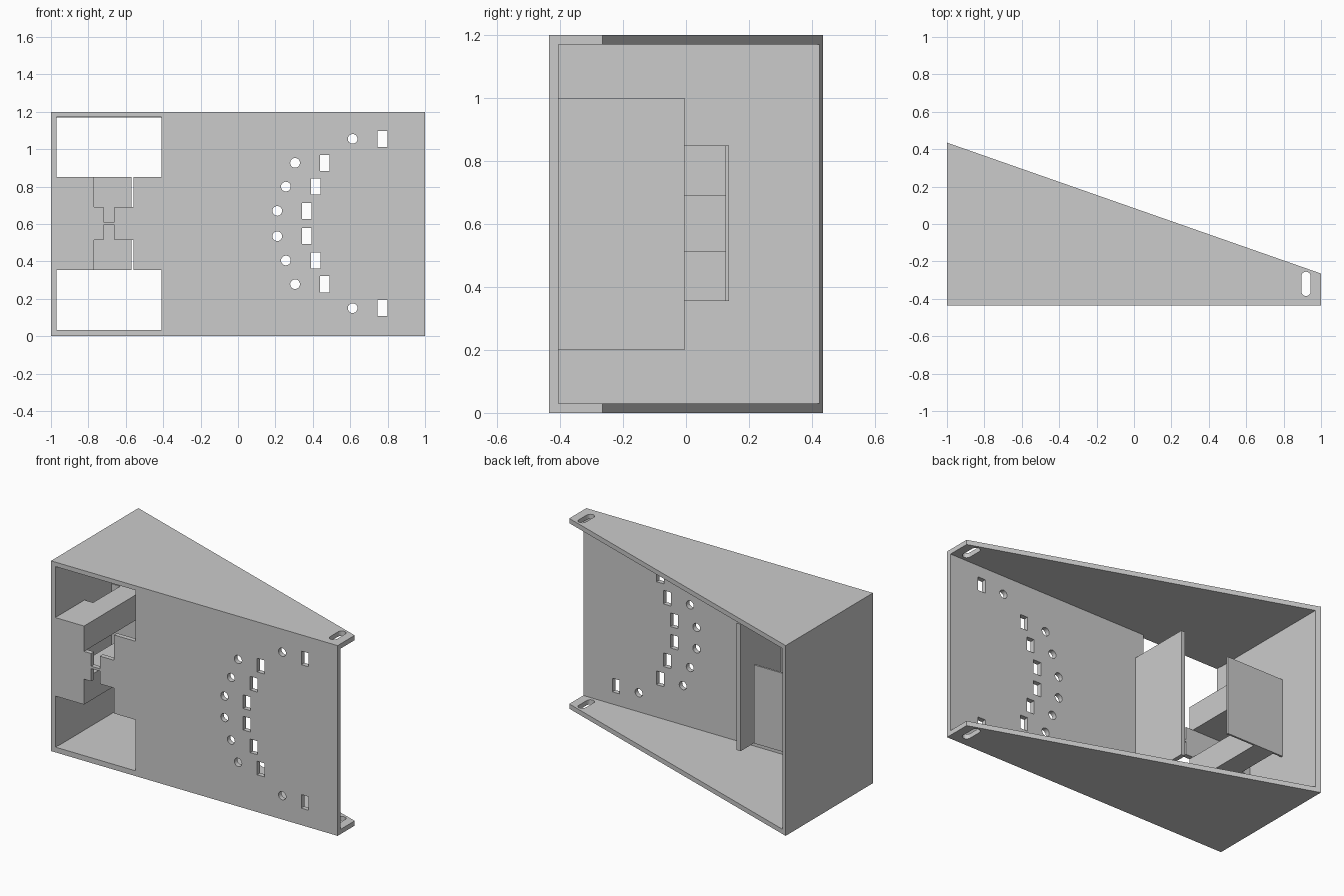
import bpy, bmesh, math
from mathutils import Matrix, Vector

cube = bpy.data.objects.get("Cube")
if cube:
    bpy.data.objects.remove(cube, do_unlink=True)

grey = bpy.data.materials.new("light_grey")
grey.use_nodes = True
grey.diffuse_color = (0.6, 0.6, 0.6, 1)
grey.node_tree.nodes["Principled BSDF"].inputs["Base Color"].default_value = (0.6, 0.6, 0.6, 1)

T = 0.03            # wall thickness
FRONT = -0.435
INNER = FRONT + T   # back of the front panel
MID = 1.205         # mirrored heights add up to this


def back_y(x):
    """Depth of the slanted open back at x."""
    return 0.435 - 0.35 * (x + 1)


def sheet(name, outlines, thick, matrix):
    """Flat sheet from an outline and its holes, extruded evenly both ways."""
    curve = bpy.data.curves.new(name, 'CURVE')
    curve.dimensions = '2D'
    curve.fill_mode = 'BOTH'
    curve.extrude = thick / 2
    for pts in outlines:
        s = curve.splines.new('POLY')
        s.points.add(len(pts) - 1)
        for p, (u, v) in zip(s.points, pts):
            p.co = (u, v, 0, 1)
        s.use_cyclic_u = True
    tmp = bpy.data.objects.new(name + "_outline", curve)
    bpy.context.collection.objects.link(tmp)
    bpy.context.view_layer.update()
    dg = bpy.context.evaluated_depsgraph_get()
    mesh = bpy.data.meshes.new_from_object(tmp.evaluated_get(dg))
    bpy.data.objects.remove(tmp, do_unlink=True)
    bm = bmesh.new()
    bm.from_mesh(mesh)
    bmesh.ops.remove_doubles(bm, verts=bm.verts, dist=1e-5)
    bmesh.ops.transform(bm, matrix=matrix, verts=bm.verts)
    bmesh.ops.recalc_face_normals(bm, faces=bm.faces)
    for f in bm.faces:
        f.smooth = False
    bm.to_mesh(mesh)
    bm.free()
    mesh.materials.clear()
    mesh.materials.append(grey)
    mesh.name = name
    ob = bpy.data.objects.new(name, mesh)
    bpy.context.collection.objects.link(ob)
    return ob


def rect(u0, u1, v0, v1):
    return [(u0, v0), (u1, v0), (u1, v1), (u0, v1)]


def circle(u, v, r, n=24):
    return [(u + r * math.cos(2 * math.pi * i / n), v + r * math.sin(2 * math.pi * i / n))
            for i in range(n)]


def flat(z):
    return Matrix.Translation((0, 0, z))


def upright(y):
    return Matrix.Translation((0, y, 0)) @ Matrix.Rotation(math.pi / 2, 4, 'X')


def flip(pts):
    return [(u, MID - v) for u, v in pts]


# Front panel: stepped openings, round holes and square holes, mirrored in height
opening = [(-0.97, 1.172), (-0.97, 0.85), (-0.77, 0.85), (-0.77, 0.69), (-0.72, 0.69),
           (-0.72, 0.61), (-0.66, 0.61), (-0.66, 0.69), (-0.56, 0.69), (-0.56, 0.85),
           (-0.41, 0.85), (-0.41, 1.172)]
holes = [opening]
for x, z in [(0.613, 1.055), (0.305, 0.927), (0.256, 0.8), (0.21, 0.67)]:
    holes.append(circle(x, z, 0.026))
for x, z in [(0.772, 1.055), (0.464, 0.927), (0.416, 0.8), (0.367, 0.67)]:
    holes.append(rect(x - 0.026, x + 0.026, z - 0.043, z + 0.043))
sheet("front_panel", [rect(-1, 1, 0, 1.2)] + holes + [flip(h) for h in holes],
      T, upright(FRONT + T / 2))

# Top and bottom plates with a rounded slot in the narrow end
slot = [(0.92 + 0.025 * math.cos(a), c + 0.025 * math.sin(a))
        for c, start in ((-0.28, 0), (-0.36, math.pi))
        for a in [start + math.pi * i / 10 for i in range(11)]]
wedge = [(-1, INNER), (1, INNER), (1, back_y(1)), (-1, back_y(-1))]
for name, z in (("bottom_plate", T / 2), ("top_plate", 1.2 - T / 2)):
    sheet(name, [wedge, slot], T, flat(z))

# Tall side wall, its rear edge following the slant
sheet("side_wall", [[(-1, INNER), (-0.97, INNER), (-0.97, back_y(-0.97)), (-1, back_y(-1))]],
      1.2 - 2 * T, flat(0.6))

# Inner divider beside the openings
sheet("divider", [rect(-0.378, -0.35, INNER, -0.005)], 0.8, flat(0.6))

# Pair of beams, notched along the side wall, running back to the rear plate
beam = [(-0.97, INNER), (-0.77, INNER), (-0.77, 0.125), (-0.91, 0.125),
        (-0.91, -0.145), (-0.97, -0.145)]
for name, z in (("upper_beam", 0.77), ("lower_beam", MID - 0.77)):
    sheet(name, [beam], 0.16, flat(z))
sheet("rear_plate", [rect(-0.97, -0.57, 0.355, 0.85)], 0.012, upright(0.131))
